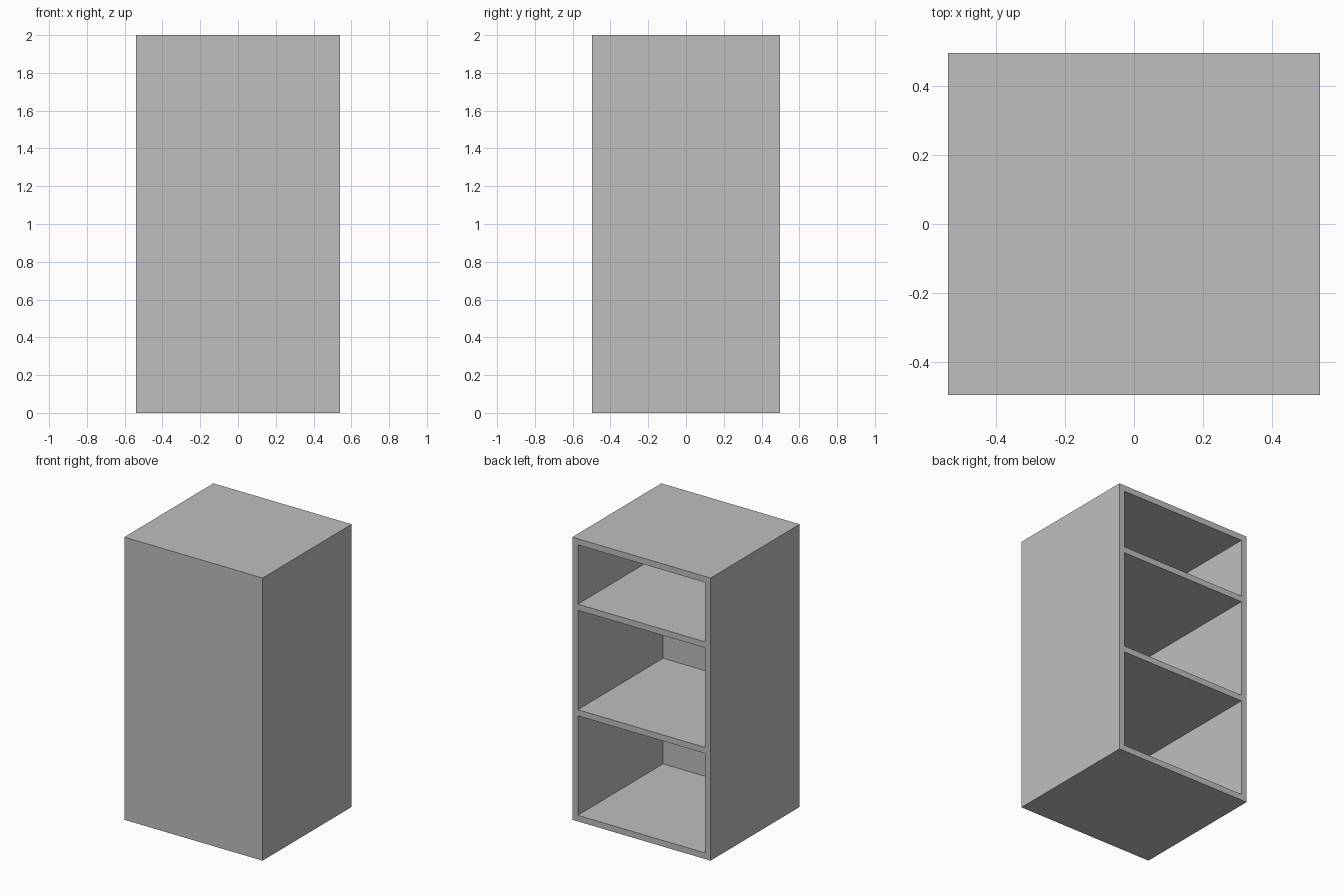
import bpy

if "Cube" in bpy.data.objects:
    bpy.data.objects.remove(bpy.data.objects["Cube"], do_unlink=True)

WIDTH, DEPTH, HEIGHT = 1.082, 0.996, 2.0
T = 0.0433          # panel thickness
PITCH = 0.747       # spacing between shelves

grey = bpy.data.materials.new("light_grey")
grey.use_nodes = True
colour = (0.52, 0.52, 0.52, 1)
grey.diffuse_color = colour
grey.node_tree.nodes["Principled BSDF"].inputs["Base Color"].default_value = colour


def panel(name, low, high):
    """Box panel spanning two opposite corners."""
    centre = [(a + b) / 2 for a, b in zip(low, high)]
    bpy.ops.mesh.primitive_cube_add(size=1, location=centre)
    ob = bpy.context.object
    ob.name = name
    ob.scale = [b - a for a, b in zip(low, high)]
    bpy.ops.object.transform_apply(location=False, rotation=False, scale=True)
    ob.data.materials.append(grey)
    return ob


x, y = WIDTH / 2, DEPTH / 2
inner_x, inner_y = x - T, -y + T

# Closed front and two side walls; the back stays open
panel("front_panel", (-x, -y, 0), (x, inner_y, HEIGHT))
panel("right_side", (-x, inner_y, 0), (-inner_x, y, HEIGHT))
panel("left_side", (inner_x, inner_y, 0), (x, y, HEIGHT))

# Horizontal boards fitted between the sides
boards = {"bottom_board": 0, "lower_shelf": PITCH,
          "upper_shelf": 2 * PITCH, "top_board": HEIGHT - T}
for name, z in boards.items():
    panel(name, (-inner_x, inner_y, z), (inner_x, y, z + T))
